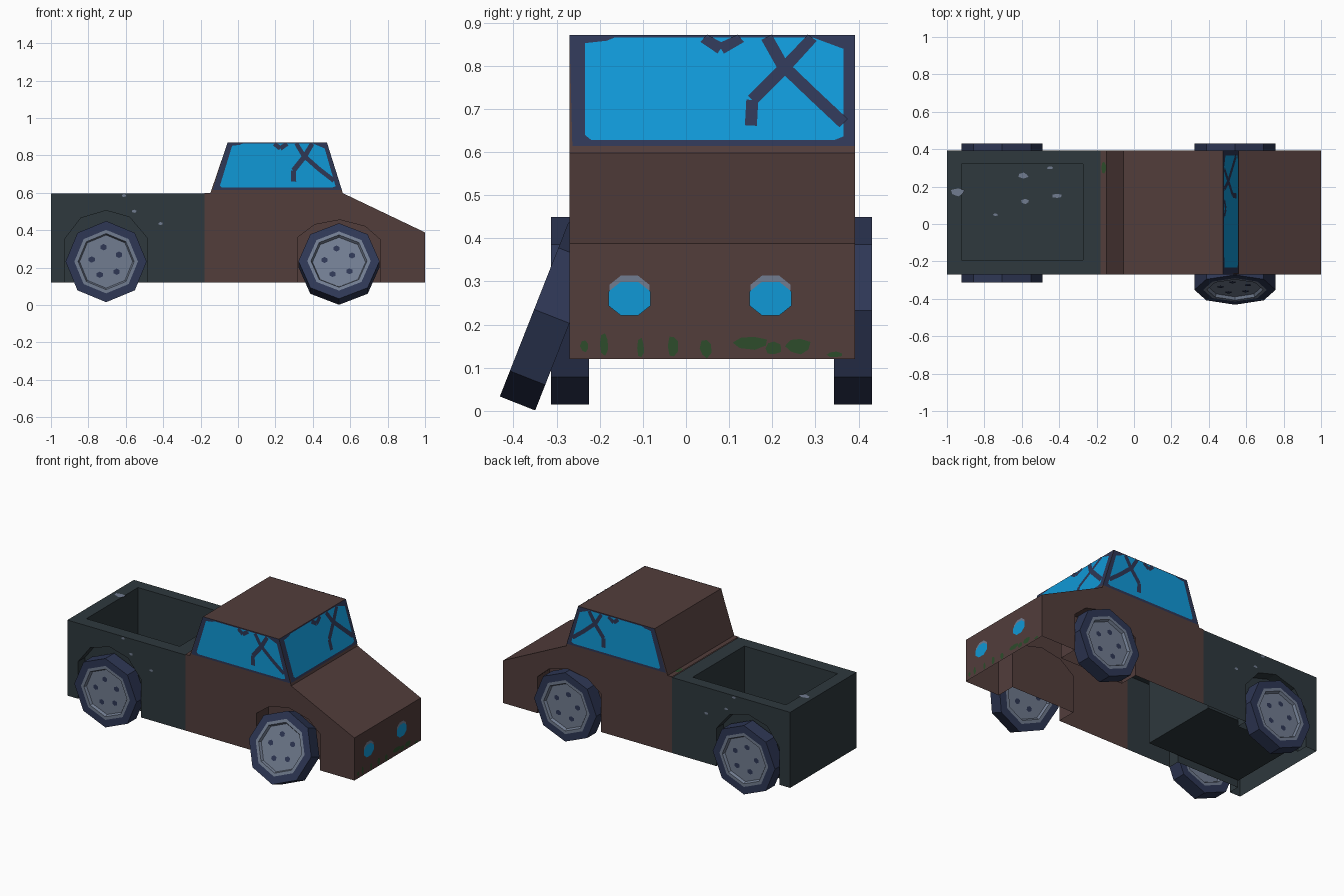
import bpy, bmesh, math, random
from mathutils import Vector, Matrix

if "Cube" in bpy.data.objects:
    bpy.data.objects.remove(bpy.data.objects["Cube"])

random.seed(4)


def material(name, rgb):
    m = bpy.data.materials.new(name)
    lin = [((c / 255 + 0.055) / 1.055) ** 2.4 for c in rgb]
    m.diffuse_color = (*lin, 1)
    m.use_nodes = True
    m.node_tree.nodes["Principled BSDF"].inputs["Base Color"].default_value = m.diffuse_color
    return m


BROWN = material("rusty brown", (82, 61, 59))
SLATE = material("dark slate", (46, 56, 61))
NAVY = material("navy rubber", (46, 55, 85))
GREY = material("worn grey", (113, 124, 144))
BLUE = material("glass blue", (16, 152, 214))
GREEN = material("moss green", (45, 76, 43))

Y0, Y1 = -0.27, 0.392      # body sides
SPLIT = -0.178             # seam between bed and cab


def finish(name, bm, mats, merge=True):
    if merge:
        bmesh.ops.remove_doubles(bm, verts=bm.verts, dist=1e-5)
        bmesh.ops.recalc_face_normals(bm, faces=bm.faces)
    me = bpy.data.meshes.new(name)
    bm.to_mesh(me)
    bm.free()
    for m in mats:
        me.materials.append(m)
    ob = bpy.data.objects.new(name, me)
    bpy.context.collection.objects.link(ob)
    return ob


def face(bm, pts, mi=0):
    f = bm.faces.new([bm.verts.new(p) for p in pts])
    f.material_index = mi
    return f


def plates(name, mat, polys):
    bm = bmesh.new()
    for p in polys:
        face(bm, p)
    return finish(name, bm, [mat], merge=False)


def blob(c, u, v, ru, rv, n=7, jitter=0.0):
    """Flat n-gon round c in the plane of u and v."""
    c, u, v = Vector(c), Vector(u), Vector(v)
    out = []
    for k in range(n):
        a = math.tau * (k + 0.5) / n
        s = 1 - jitter * random.random()
        out.append(c + u * ru * s * math.cos(a) + v * rv * s * math.sin(a))
    return out


def sides_with_arches(bm, outline, arch, depth):
    """Both body sides, notched by the arch, with a pocket behind each."""
    for y, d in ((Y0, depth), (Y1, -depth)):
        face(bm, [(x, y, z) for x, z in outline])
        face(bm, [(x, y + d, z) for x, z in arch])
        for (xa, za), (xb, zb) in zip(arch, arch[1:]):
            face(bm, [(xa, y, za), (xb, y, zb), (xb, y + d, zb), (xa, y + d, za)])


def strip(bm, path):
    """Skin running across the body along a side path."""
    for (xa, za), (xb, zb) in zip(path, path[1:]):
        face(bm, [(xa, Y0, za), (xb, Y0, zb), (xb, Y1, zb), (xa, Y1, za)])


# Cab and hood shell, open underneath
front_arch = [(0.317, 0.12), (0.317, 0.36), (0.41, 0.43), (0.545, 0.455),
              (0.68, 0.42), (0.76, 0.35), (0.76, 0.12)]
cab_skin = [(1, 0.12), (1, 0.388), (0.56, 0.598), (0.475, 0.87), (-0.055, 0.87),
            (-0.147, 0.6), (SPLIT, 0.6)]
bm = bmesh.new()
sides_with_arches(bm, [(SPLIT, 0.12)] + front_arch + cab_skin, front_arch, 0.12)
strip(bm, cab_skin)
finish("cab", bm, [BROWN])

# Cargo bed shell with an open tub
rear_arch = [(-0.925, 0.12), (-0.925, 0.355), (-0.84, 0.465), (-0.705, 0.505),
             (-0.58, 0.47), (-0.487, 0.36), (-0.487, 0.12)]
TOP, FLOOR = 0.596, 0.16
bm = bmesh.new()
sides_with_arches(bm, [(-1, 0.12)] + rear_arch + [(SPLIT, 0.12), (SPLIT, TOP), (-1, TOP)],
                  rear_arch, 0.07)
strip(bm, [(-1, 0.12), (-1, TOP)])
outer = [(-1, Y0), (SPLIT, Y0), (SPLIT, Y1), (-1, Y1)]
inner = [(-0.922, -0.192), (-0.272, -0.192), (-0.272, 0.321), (-0.922, 0.321)]
for k in range(4):
    j = (k + 1) % 4
    face(bm, [(*outer[k], TOP), (*outer[j], TOP), (*inner[j], TOP), (*inner[k], TOP)])
    face(bm, [(*inner[k], TOP), (*inner[j], TOP), (*inner[j], FLOOR), (*inner[k], FLOOR)])
face(bm, [(*p, FLOOR) for p in inner])
finish("cargo_bed", bm, [SLATE])


# Windows: navy frame, blue pane and navy cracks laid on a slanted panel
def window(name, bl, br, tr, tl):
    bl, br, tr, tl = map(Vector, (bl, br, tr, tl))
    n = (br - bl).cross(tl - bl).normalized()
    if n.dot((bl + tr) / 2 - Vector((0.2, 0.06, 0.6))) < 0:
        n.negate()

    def at(u, v, lift):
        return bl.lerp(br, u).lerp(tl.lerp(tr, u), v) + n * lift

    plates(name + "_frame", NAVY, [[at(u, v, 0.002) for u, v in
                                    ((0.01, 0.05), (1, 0.05), (1, 1), (0, 1))]])
    pane = [(0.055, 0.14), (0.075, 0.1), (0.93, 0.1), (0.96, 0.13), (0.96, 0.88),
            (0.85, 0.98), (0.16, 0.98), (0.13, 0.95), (0.055, 0.93)]
    plates(name + "_glass", BLUE, [[at(u, v, 0.004) for u, v in pane]])
    cracks = []
    for path in ([(0.635, 0.22), (0.64, 0.44), (0.75, 0.71), (0.85, 0.98)],
                 [(0.69, 0.98), (0.745, 0.74), (0.86, 0.47), (0.96, 0.24)],
                 [(0.47, 0.98), (0.53, 0.88), (0.60, 0.98)]):
        for (ua, va), (ub, vb) in zip(path, path[1:]):
            w = 0.021
            d = Vector((ub - ua, (vb - va) * 0.42)).normalized()
            du, dv = -d.y * w, d.x * w / 0.42
            cracks.append([at(u, min(v, 1), 0.006) for u, v in (
                (ua - du, va - dv), (ub - du, vb - dv), (ub + du, vb + dv), (ua + du, va + dv))])
    plates(name + "_cracks", NAVY, cracks)


for name, y in (("right_window", Y0), ("left_window", Y1)):
    window(name, (-0.147, y, 0.6), (0.56, y, 0.6), (0.475, y, 0.87), (-0.055, y, 0.87))
window("windscreen", (0.56, Y0, 0.6), (0.56, Y1, 0.6), (0.475, Y1, 0.87), (0.475, Y0, 0.87))

# Headlights: blue lens with a grey upper rim
AX, AY, AZ = (1, 0, 0), (0, 1, 0), (0, 0, 1)
lamps = (-0.131, 0.196)
plates("headlight_rims", GREY, [blob((0.998 + 0.004, y, 0.277), AY, AZ, 0.05, 0.04, 8) for y in lamps])
plates("headlight_lenses", BLUE, [blob((1.004, y, 0.26), AY, AZ, 0.053, 0.042, 8) for y in lamps])

# Moss along the nose and at the hood corner
moss = [blob((1.002, y, z), AY, AZ, ru, rv, 7, 0.3) for y, z, ru, rv in (
    (-0.235, 0.15, 0.012, 0.018), (-0.19, 0.155, 0.012, 0.03), (-0.105, 0.145, 0.01, 0.025),
    (-0.03, 0.15, 0.014, 0.03), (0.045, 0.145, 0.016, 0.025), (0.15, 0.158, 0.045, 0.018),
    (0.2, 0.145, 0.022, 0.02), (0.26, 0.15, 0.035, 0.024), (0.345, 0.13, 0.02, 0.008))]
moss += [blob((-0.163, 0.3, 0.602), AX, AY, 0.014, 0.035, 7, 0.3)]
plates("moss", GREEN, moss)

# Paint chips on the bed
chips = [blob((x, y, (FLOOR if x > -0.92 else TOP) + 0.003), AX, AY, r, r * 0.55, 6, 0.4)
         for x, y, r in ((-0.59, 0.26, 0.032), (-0.58, 0.12, 0.028), (-0.45, 0.30, 0.02),
                         (-0.94, 0.17, 0.045), (-0.74, 0.05, 0.015), (-0.41, 0.15, 0.03))]
chips += [blob((x, y, z), AX, AZ, 0.016, 0.01, 6, 0.3) for y in (Y0 - 0.002, Y1 + 0.002)
          for x, z in ((-0.61, 0.585), (-0.555, 0.5), (-0.415, 0.435))]
plates("paint_chips", GREY, chips)


# Wheels: eight-sided, with a recessed grey hub on both faces
def wheel(name, loc, tilt=0.0):
    R, W = 0.217, 0.044
    half = [(0, 0.028), (0.142, 0.028), (0.15, W), (0.17, W), (R, W)]
    prof = half + [(r, -y) for r, y in reversed(half)]
    bm = bmesh.new()
    for i, ((ra, ya), (rb, yb)) in enumerate(zip(prof, prof[1:])):
        for k in range(8):
            a, b = k * math.tau / 8, (k + 1) * math.tau / 8
            pts = [(ra * math.cos(a), ya, ra * math.sin(a)), (rb * math.cos(a), yb, rb * math.sin(a)),
                   (rb * math.cos(b), yb, rb * math.sin(b)), (ra * math.cos(b), ya, ra * math.sin(b))]
            if ra == 0:
                pts = pts[:3]
            elif rb == 0:
                pts = [pts[0], pts[1], pts[3]]
            face(bm, pts, 0 if i in (3, 4, 5) else 1)
    for y in (0.031, -0.031):
        for k in range(5):
            a = math.radians(100 + 72 * k)
            face(bm, blob((0.078 * math.cos(a), y, 0.078 * math.sin(a)), AX, AZ, 0.019, 0.017, 6))
    ob = finish(name, bm, [NAVY, GREY])
    ob.matrix_world = Matrix.Translation(loc) @ Matrix.Rotation(math.radians(tilt), 4, "X")


wheel("rear_right_wheel", (-0.705, -0.269, 0.232))
wheel("rear_left_wheel", (-0.705, 0.387, 0.232))
wheel("front_left_wheel", (0.54, 0.387, 0.232))
wheel("front_right_loose_wheel", (0.54, -0.311, 0.219), -21.5)
